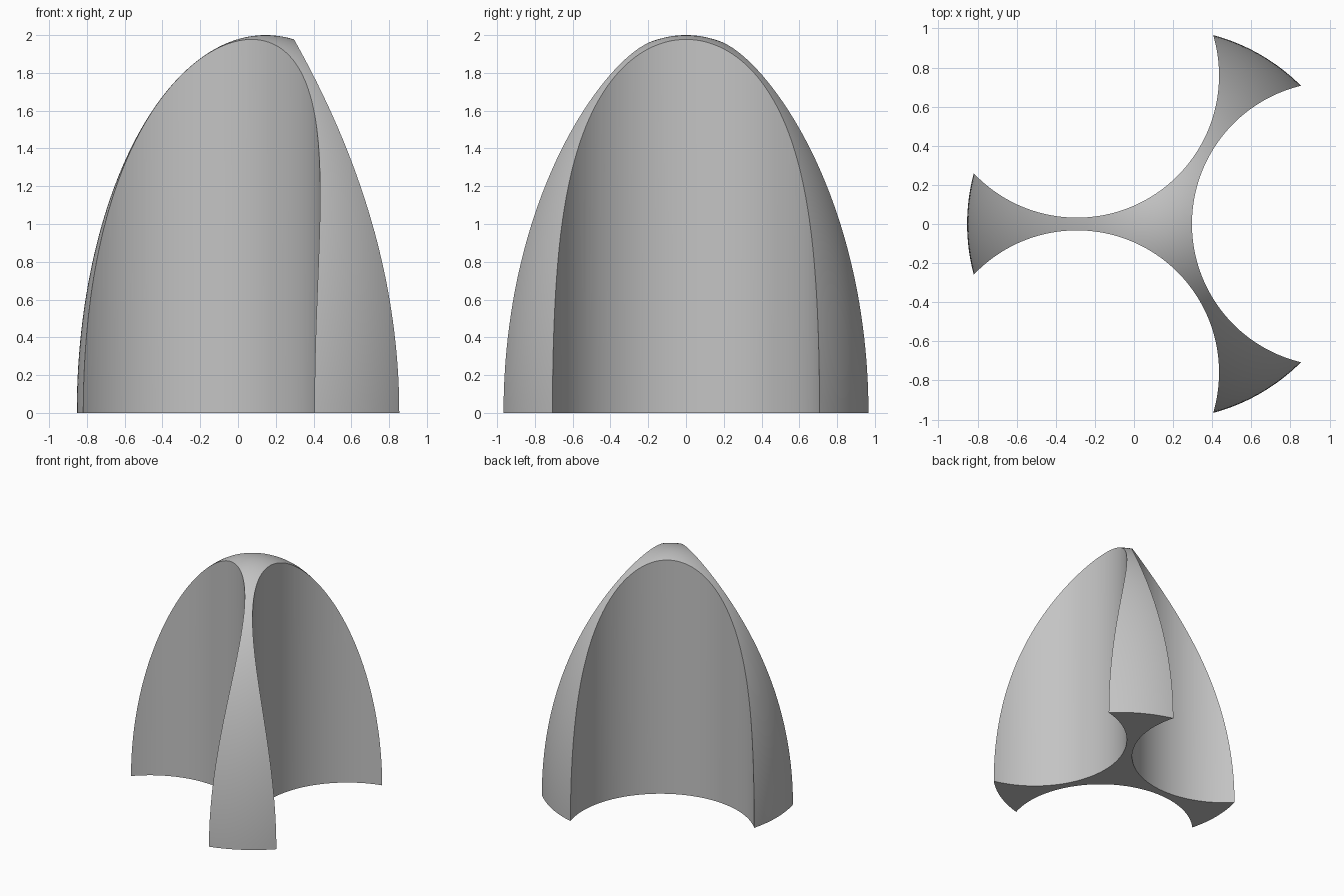
import bpy, bmesh, math
from mathutils import Vector

if "Cube" in bpy.data.objects:
    bpy.data.objects.remove(bpy.data.objects["Cube"], do_unlink=True)

AXIS_X = 0.1464          # three-fold axis, offset so the bounds are centred
HEIGHT = 2.0
CUT_DIST, CUT_RADIUS = 0.877, 0.727


def make_object(name, bm):
    mesh = bpy.data.meshes.new(name)
    bm.to_mesh(mesh)
    bm.free()
    obj = bpy.data.objects.new(name, mesh)
    bpy.context.collection.objects.link(obj)
    return obj


grey = bpy.data.materials.new("plain grey")
grey.use_nodes = True
colour = (0.55, 0.55, 0.55, 1)
grey.diffuse_color = colour
grey.node_tree.nodes["Principled BSDF"].inputs["Base Color"].default_value = colour

# Half ellipsoid dome with a flat closed base
bm = bmesh.new()
bmesh.ops.create_uvsphere(bm, u_segments=192, v_segments=128, radius=1)
bmesh.ops.scale(bm, vec=(1, 1, HEIGHT), verts=bm.verts)
geom = bm.verts[:] + bm.edges[:] + bm.faces[:]
bmesh.ops.bisect_plane(bm, geom=geom, plane_co=(0, 0, 0), plane_no=(0, 0, 1),
                       clear_inner=True)
bmesh.ops.holes_fill(bm, edges=[e for e in bm.edges if e.is_boundary], sides=0)
bmesh.ops.recalc_face_normals(bm, faces=bm.faces)
bmesh.ops.translate(bm, vec=(AXIS_X, 0, 0), verts=bm.verts)
dome = make_object("three_finned_dome", bm)
dome.data.materials.append(grey)

# Three upright cylinders scoop out the sides between the fins
bpy.context.view_layer.objects.active = dome
dome.select_set(True)
for i in range(3):
    angle = i * math.tau / 3
    bm = bmesh.new()
    bmesh.ops.create_cone(bm, cap_ends=True, segments=192, radius1=CUT_RADIUS,
                          radius2=CUT_RADIUS, depth=HEIGHT * 1.5)
    offset = Vector((AXIS_X + CUT_DIST * math.cos(angle),
                     CUT_DIST * math.sin(angle), HEIGHT / 2))
    bmesh.ops.translate(bm, vec=offset, verts=bm.verts)
    cutter = make_object("scoop_cutter", bm)
    cutter.data.materials.append(grey)
    mod = dome.modifiers.new("scoop", "BOOLEAN")
    mod.operation = "DIFFERENCE"
    mod.solver = "EXACT"
    mod.object = cutter
    bpy.ops.object.modifier_apply(modifier=mod.name)
    bpy.data.objects.remove(cutter, do_unlink=True)

# Smooth curved walls, crisp fin edges
bpy.ops.object.shade_smooth_by_angle(angle=math.radians(20))
